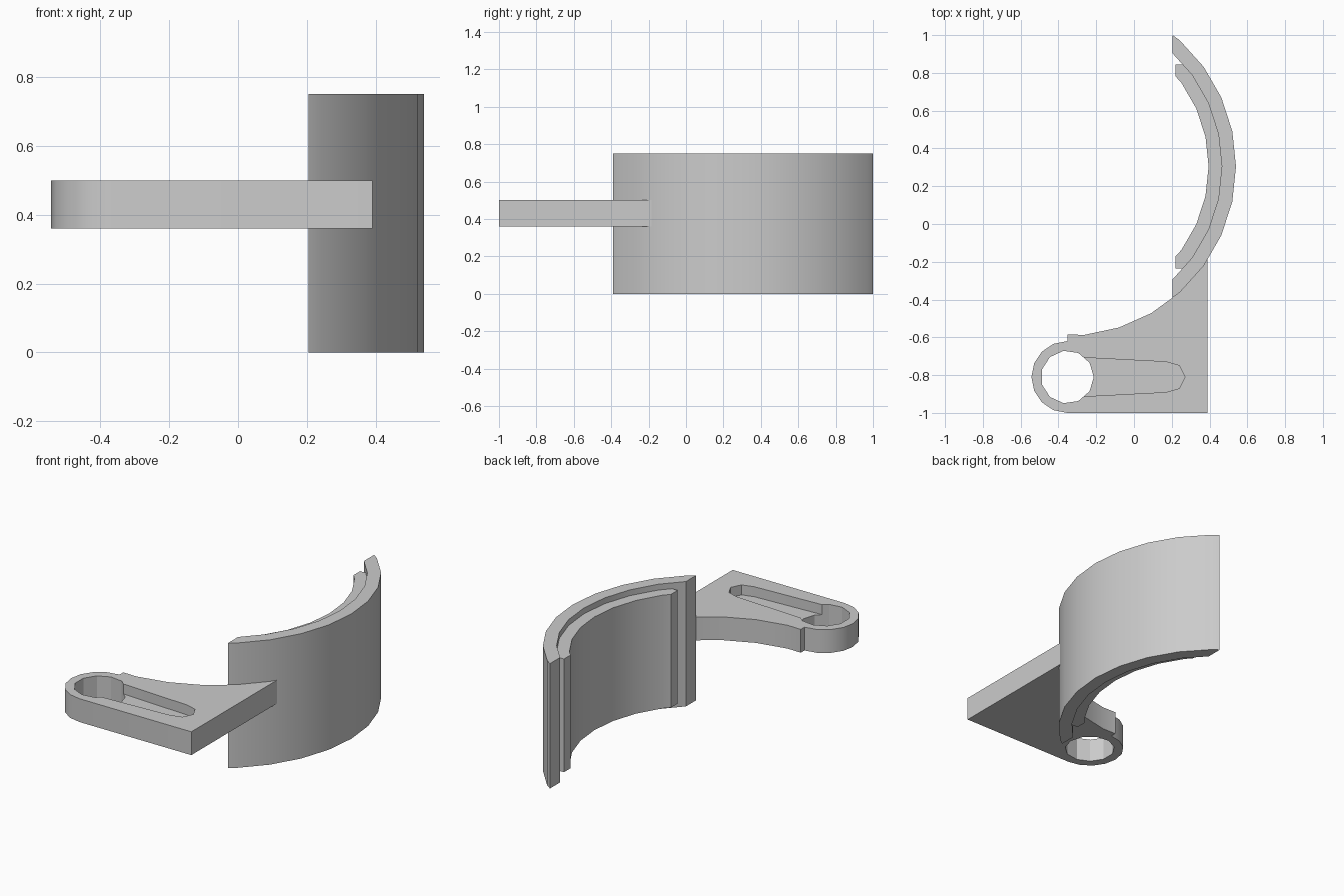
import bpy, bmesh
from math import cos, sin, radians
from mathutils import Vector

cube = bpy.data.objects.get("Cube")
if cube:
    bpy.data.objects.remove(cube, do_unlink=True)

grey = bpy.data.materials.new("plain grey")
grey.use_nodes = True
colour = (0.6, 0.6, 0.6, 1)
grey.diffuse_color = colour
grey.node_tree.nodes["Principled BSDF"].inputs["Base Color"].default_value = colour

ARC = (-0.357, 0.305)      # centre of the curved shield
EYE = (-0.353, -0.81)      # centre of the arm's eyelet
SHIELD_R = 0.897


def polar(centre, r, deg):
    return (centre[0] + r * cos(radians(deg)), centre[1] + r * sin(radians(deg)))


def finish(name, bm):
    bmesh.ops.recalc_face_normals(bm, faces=bm.faces)
    mesh = bpy.data.meshes.new(name)
    bm.to_mesh(mesh)
    bm.free()
    mesh.materials.append(grey)
    ob = bpy.data.objects.new(name, mesh)
    bpy.context.collection.objects.link(ob)
    return ob


def extrude(bm, faces, z0, z1):
    ext = bmesh.ops.extrude_face_region(bm, geom=faces)
    top = [v for v in ext["geom"] if isinstance(v, bmesh.types.BMVert)]
    bmesh.ops.translate(bm, verts=top, vec=(0, 0, z1 - z0))


def prism(name, outline, z0, z1):
    bm = bmesh.new()
    face = bm.faces.new([bm.verts.new((x, y, z0)) for x, y in outline])
    extrude(bm, [face], z0, z1)
    return finish(name, bm)


def curved_wall(name, r_out, r_in, z0, z1, planes):
    """Ring sector trimmed by planes given as (point, outward normal)."""
    bm = bmesh.new()
    pairs = [[bm.verts.new((*polar(ARC, r, a), z0)) for r in (r_out, r_in)]
             for a in range(-60, 61, 12)]
    faces = [bm.faces.new((a[0], b[0], b[1], a[1])) for a, b in zip(pairs, pairs[1:])]
    extrude(bm, faces, z0, z1)
    for point, normal in planes:
        bmesh.ops.bisect_plane(bm, geom=bm.verts[:] + bm.edges[:] + bm.faces[:],
                               plane_co=point, plane_no=normal, clear_outer=True)
        bmesh.ops.holes_fill(bm, edges=[e for e in bm.edges if e.is_boundary])
    return finish(name, bm)


def carve(ob, cutter):
    mod = ob.modifiers.new("cut", "BOOLEAN")
    mod.operation = "DIFFERENCE"
    mod.solver = "EXACT"
    mod.object = cutter
    bpy.context.view_layer.objects.active = ob
    bpy.ops.object.modifier_apply(modifier=mod.name)
    bpy.data.objects.remove(cutter, do_unlink=True)


# Curved shield and the shorter lining inside it
shield = curved_wall("shield", SHIELD_R, 0.822, 0, 0.75,
                     [(Vector((0.205, 0, 0)), Vector((-1, 0, 0)))])
lining = curved_wall("lining", 0.822, 0.752, 0.035, 0.715,
                     [(Vector((0.22, 0, 0)), Vector((-1, 0, 0))),
                      (Vector((0, 0.845, 0)), Vector((0, 1, 0))),
                      (Vector((0, -0.235, 0)), Vector((0, -1, 0)))])

# Arm: straight front and side, hollowed along the shield's circle, round eyelet end
outline = [(0.39, -1.0), (0.39, -0.185)]
outline += [polar(ARC, SHIELD_R, a) for a in range(-36, -85, -12)]
outline += [(EYE[0], -0.585)]
outline += [polar(EYE, 0.19, 90 + 22.5 * i) for i in range(9)]
arm = prism("arm", outline, 0.36, 0.5)

# Tapered pocket in the top of the arm, then the eyelet hole
half = [(-0.35, 0.107), (0.17, 0.08), (0.24, 0.06)]
pocket = [(x, EYE[1] + d) for x, d in half] + [(0.27, EYE[1])]
pocket += [(x, EYE[1] - d) for x, d in reversed(half)]
carve(arm, prism("pocket_cutter", pocket, 0.44, 0.6))
hole = [polar(EYE, 0.14, 360 * i / 11) for i in range(11)]
carve(arm, prism("hole_cutter", hole, 0.2, 0.7))

# Smooth the curves, keep real edges sharp
for ob in (shield, lining, arm):
    bpy.ops.object.select_all(action="DESELECT")
    ob.select_set(True)
    bpy.context.view_layer.objects.active = ob
    bpy.ops.object.shade_smooth_by_angle(angle=radians(30))
